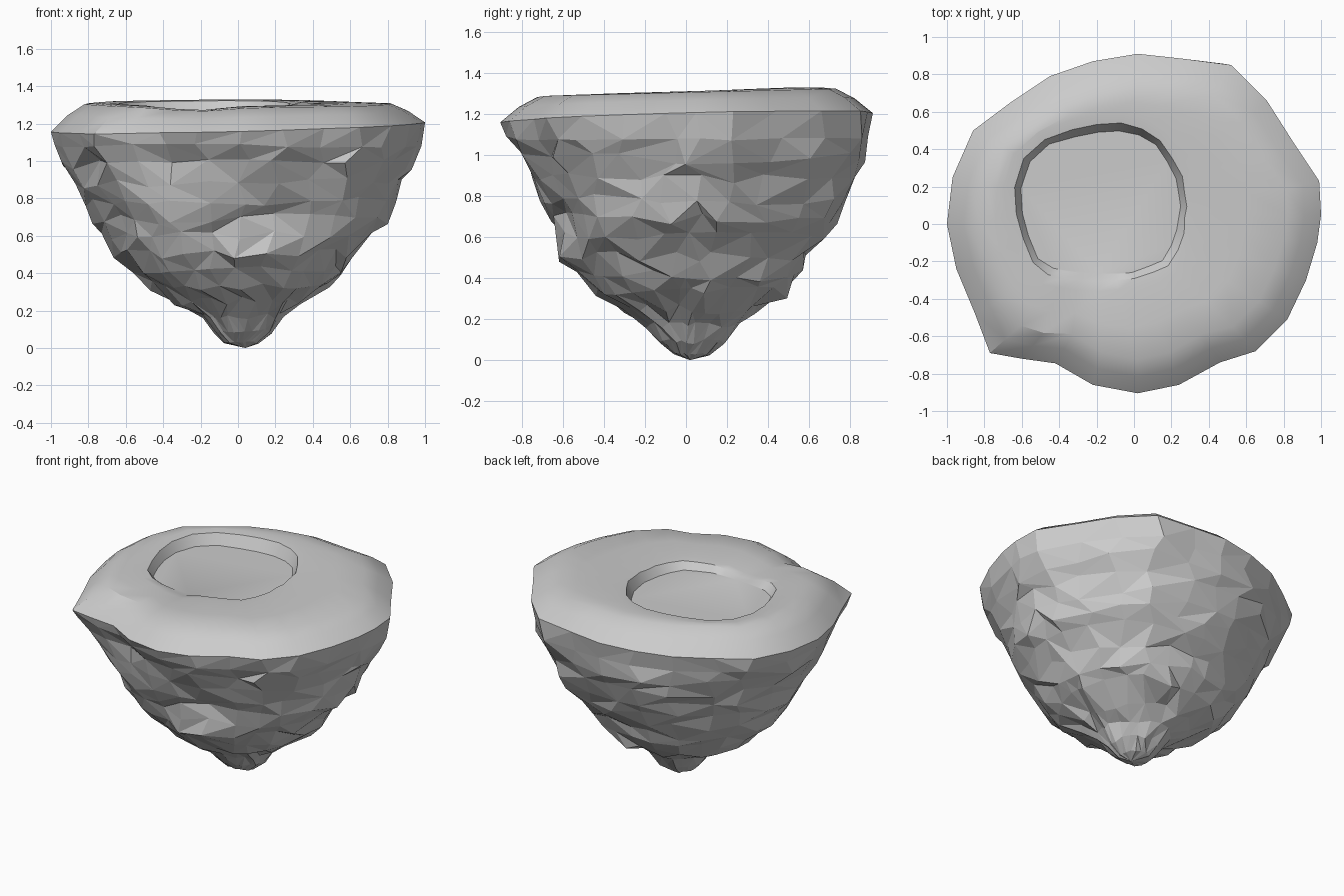
import bpy, math, random
from mathutils import Vector, noise

if "Cube" in bpy.data.objects:
    bpy.data.objects.remove(bpy.data.objects["Cube"])

random.seed(4)

# Rim outline seen from above, counter-clockwise
RIM = [(1.0, .05), (.99, .23), (.85, .44), (.71, .66), (.52, .85), (.25, .885),
       (.02, .91), (-.22, .87), (-.45, .79), (-.66, .65), (-.86, .50), (-.97, .25),
       (-1.0, 0), (-.95, -.24), (-.85, -.48), (-.77, -.69), (-.6, -.72), (-.42, -.745),
       (-.22, -.86), (.02, -.905), (.24, -.86), (.46, -.74), (.65, -.68), (.82, -.51),
       (.92, -.3), (.98, -.1)]
# Flat basin floor outline
BASIN = [(.25, .1), (.22, .27), (.10, .45), (-.04, .50), (-.2, .49), (-.44, .44),
         (-.57, .32), (-.61, .17), (-.59, 0), (-.5, -.22), (-.33, -.26),
         (-.04, -.27), (.15, -.2), (.22, -.08)]
# Cliff levels: z, reach to west, east, south, north, influence of rim outline
CLIFF = [(1.08, .985, .98, .88, .89, 1), (.98, .94, .94, .825, .875, .85),
         (.88, .87, .875, .76, .835, .65), (.78, .81, .835, .70, .78, .45),
         (.69, .76, .79, .655, .735, .3), (.60, .715, .71, .62, .68, .15),
         (.50, .65, .63, .595, .59, 0), (.41, .565, .56, .52, .56, 0),
         (.33, .48, .50, .43, .49, 0), (.25, .34, .34, .31, .35, 0),
         (.17, .20, .25, .20, .25, 0), (.09, .135, .18, .13, .19, 0),
         (.03, .09, .10, .06, .12, 0)]
# Local ledges and hollows on the cliff: angle in degrees, z, push
BUMPS = [(284, .52, .04), (284, .72, -.03), (240, .80, .03), (242, .98, -.04),
         (208, 1.02, -.05), (320, .6, .03), (60, .72, .02), (150, .5, .02)]
N = len(RIM)
CENTRE = Vector((-.17, .12))


def make(name, verts, faces):
    me = bpy.data.meshes.new(name)
    me.from_pydata(verts, [], faces)
    ob = bpy.data.objects.new(name, me)
    bpy.context.collection.objects.link(ob)
    return ob


def rim_z(x, y):
    return 1.18 + .025 * x + .025 * y


def basin_point(p):
    """Where the ray from the basin centre towards p crosses the floor outline."""
    d = (Vector(p) - CENTRE).normalized()
    for i, a in enumerate(BASIN):
        a = Vector(a) - CENTRE
        e = Vector(BASIN[(i + 1) % len(BASIN)]) - CENTRE - a
        den = d.x * e.y - d.y * e.x
        if abs(den) < 1e-9:
            continue
        t = (a.x * e.y - a.y * e.x) / den
        s = (a.x * d.y - a.y * d.x) / den
        if t > 0 and -1e-6 <= s <= 1.000001:
            return CENTRE + d * t
    return CENTRE + d * .4


# Smooth top: rim, bevelled shoulder, plateau, basin lip, basin wall, floor
verts, faces = [], []
LEVELS = 7
for x, y in RIM:
    p = Vector((x, y))
    b = basin_point(p)
    inward = -p.normalized()
    low = max(0, 1 - abs(x + .3) / .4) if y < -.4 else 0   # worn spillway
    inset = .18 if p.length < 1.0 or x > 0 or y > -.5 else .22
    top = 1.31 + .02 * y - .025 * low
    rz = rim_z(x, y)
    lip = b + (b - CENTRE).normalized() * random.uniform(.03, .045)
    shoulder = p + inward * inset
    path = [(p, rz), (p + inward * inset * .5, rz + (top - rz) * .58), (shoulder, top - .006),
            (shoulder.lerp(lip, .4), top), (lip + (lip - CENTRE) * .12, top - .02 * low),
            (lip, top - .006 - .02 * low), (b, 1.245)]
    verts += [(q.x, q.y, z) for q, z in path]
for i in range(N):
    j = (i + 1) % N
    for k in range(LEVELS - 1):
        faces.append((i * LEVELS + k, j * LEVELS + k, j * LEVELS + k + 1, i * LEVELS + k + 1))
faces.append([i * LEVELS + LEVELS - 1 for i in range(N)])
plateau = make("island_top", verts, faces)
bpy.context.view_layer.objects.active = plateau
plateau.select_set(True)
bpy.ops.object.shade_smooth_by_angle(angle=math.radians(30))

# Faceted rock cliff tapering to a point
verts = [(x, y, rim_z(x, y)) for x, y in RIM]
for k, (z, w, e, s, n, mix) in enumerate(CLIFF):
    for x, y in RIM:
        a = math.atan2(y, x)
        c2, s2 = math.cos(a) ** 2, math.sin(a) ** 2
        r = c2 * (e if x > 0 else w) + s2 * (n if y > 0 else s)
        r *= 1 + mix * (math.hypot(x, y) / (c2 + .91 * s2) - 1)
        size = min(1, r / .4) * (.4 if k == 0 else 1)
        q = Vector((math.cos(a) * r, math.sin(a) * r, z))
        push = noise.noise(q * 4) * .025 + random.uniform(-.014, .014)
        for deg, bz, amt in BUMPS:
            da = math.remainder(a - math.radians(deg), 2 * math.pi)
            push += amt * math.exp(-(da / .25) ** 2 - ((z - bz) / .09) ** 2)
        r += push * size
        a += random.uniform(-.06, .06)
        dz = random.uniform(-.03, .03) * size
        verts.append((math.cos(a) * r + .03 * max(0, .3 - z), math.sin(a) * r, z + dz))
faces = []
for k in range(len(CLIFF)):
    for i in range(N):
        j = (i + 1) % N
        a, b, c, d = k * N + i, k * N + j, (k + 1) * N + j, (k + 1) * N + i
        if random.random() < .5:
            faces += [(a, d, c), (a, c, b)]
        else:
            faces += [(a, d, b), (b, d, c)]
last = len(CLIFF) * N
verts.append((.04, .02, 0))
faces += [(last + i, len(verts) - 1, last + (i + 1) % N) for i in range(N)]
make("rock_cliff", verts, faces)
